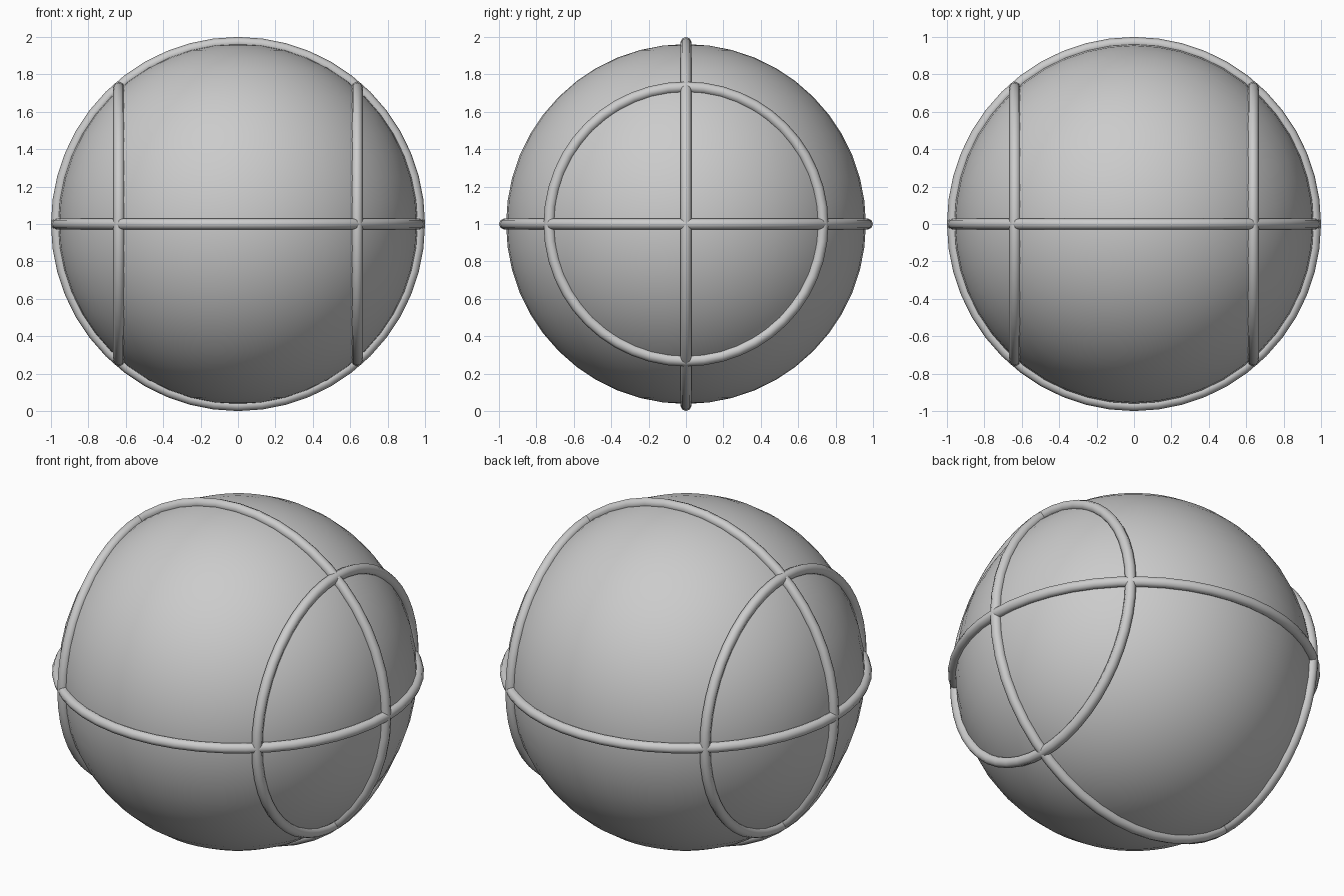
import bpy
from math import pi

if "Cube" in bpy.data.objects:
    bpy.data.objects.remove(bpy.data.objects["Cube"])

BALL_R = 0.962      # ball surface
SEAM_R = 0.97       # distance of seam centre line from the ball centre
TUBE_R = 0.03       # seam thickness
SIDE_X = 0.637      # offset of the two side seams


def smooth(obj, name):
    obj.name = name
    bpy.ops.object.shade_smooth()
    return obj


def seam(name, radius, x=0.0, rot=(0, 0, 0)):
    bpy.ops.mesh.primitive_torus_add(
        major_segments=48, minor_segments=8, major_radius=radius,
        minor_radius=TUBE_R, location=(x, 0, 1), rotation=rot)
    return smooth(bpy.context.object, name)


# Ball body
bpy.ops.mesh.primitive_uv_sphere_add(segments=48, ring_count=24,
                                     radius=BALL_R, location=(0, 0, 1))
smooth(bpy.context.object, "ball")

# Two full seams crossing at the left and right ends
seam("horizontal_seam", SEAM_R)
seam("vertical_seam", SEAM_R, rot=(pi / 2, 0, 0))

# Smaller ring seams on each side
side_radius = (SEAM_R ** 2 - SIDE_X ** 2) ** 0.5
for name, sign in (("left_side_seam", -1), ("right_side_seam", 1)):
    seam(name, side_radius, x=sign * SIDE_X, rot=(0, pi / 2, 0))
